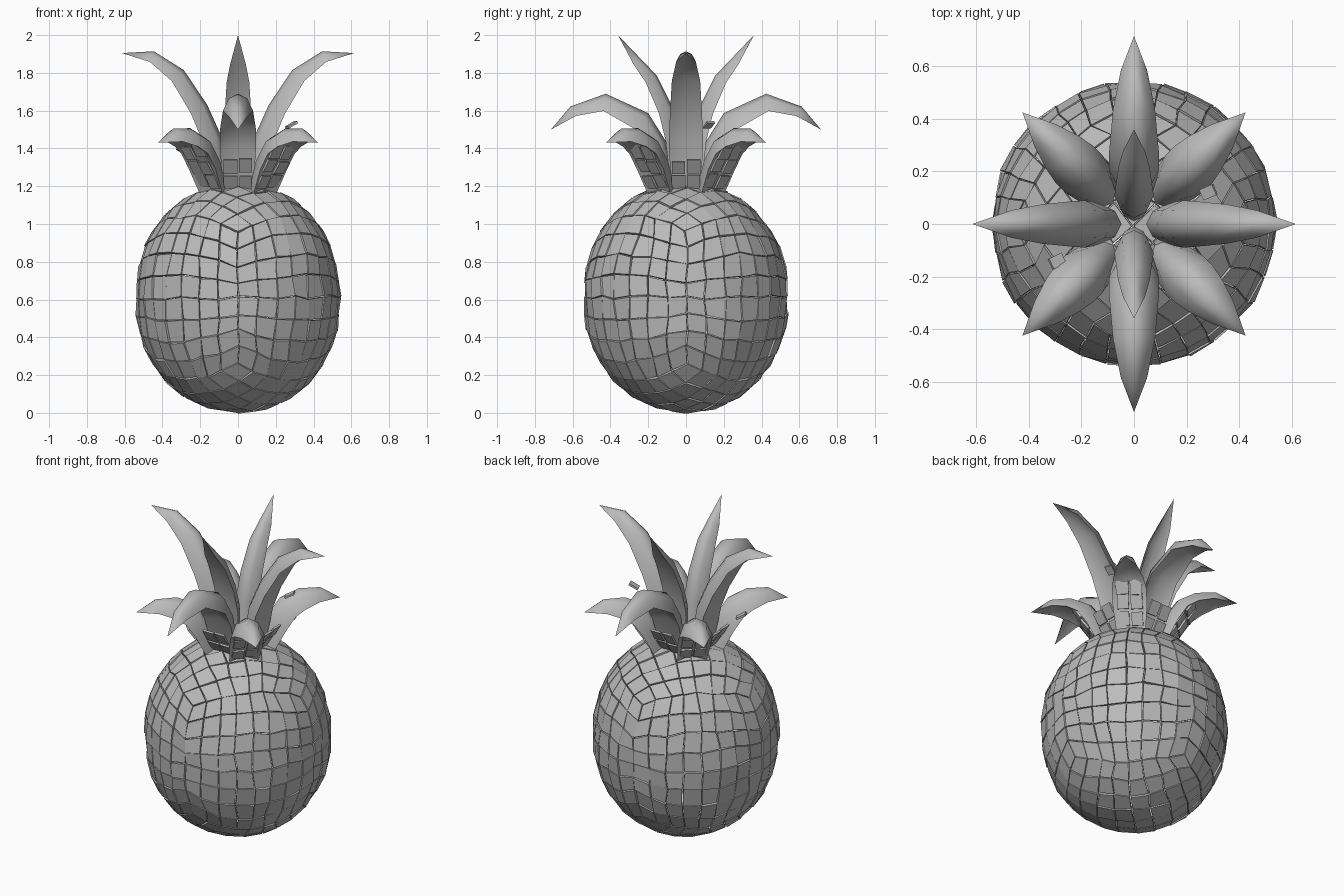
import bpy, bmesh, math, random
from mathutils import Vector, Matrix

random.seed(7)
if "Cube" in bpy.data.objects:
    bpy.data.objects.remove(bpy.data.objects["Cube"], do_unlink=True)

grey = bpy.data.materials.new("neutral grey")
grey.use_nodes = True
COLOUR = (0.5, 0.5, 0.5, 1)
grey.diffuse_color = COLOUR
grey.node_tree.nodes["Principled BSDF"].inputs["Base Color"].default_value = COLOUR


def add_object(name, bm, smooth_angle=None):
    bmesh.ops.recalc_face_normals(bm, faces=bm.faces)
    mesh = bpy.data.meshes.new(name)
    bm.to_mesh(mesh)
    bm.free()
    mesh.materials.append(grey)
    obj = bpy.data.objects.new(name, mesh)
    bpy.context.collection.objects.link(obj)
    if smooth_angle:
        bpy.ops.object.select_all(action="DESELECT")
        obj.select_set(True)
        bpy.context.view_layer.objects.active = obj
        bpy.ops.object.shade_smooth_by_angle(angle=math.radians(smooth_angle))


def add_slab(bm, corners, shift):
    """Closed plate between the corners and their shifted copies."""
    outer = [bm.verts.new(c) for c in corners]
    inner = [bm.verts.new(Vector(c) + shift) for c in corners]
    bm.faces.new(outer)
    bm.faces.new(inner[::-1])
    n = len(outer)
    for i in range(n):
        j = (i + 1) % n
        bm.faces.new((outer[j], outer[i], inner[i], inner[j]))


# Fruit body: hollow shell of loose plates laid out on a rounded cube
CELLS, RADIUS, HALF_HEIGHT, THICK = 8, 0.538, 0.61, 0.014
grid = bmesh.new()
bmesh.ops.create_cube(grid, size=2)
bmesh.ops.subdivide_edges(grid, edges=grid.edges[:], cuts=CELLS - 1, use_grid_fill=True)
turn = Matrix.Rotation(math.radians(45), 3, "Z")
for v in grid.verts:
    d = turn @ Vector([math.tan(c * math.pi / 4) for c in v.co]).normalized()
    d += Vector([random.uniform(-0.018, 0.018) for _ in range(3)])
    d.normalize()
    lump = 1 + random.uniform(-0.012, 0.012) * (1 - d.z * d.z)
    reach = RADIUS * lump * math.sqrt(1 - abs(d.z) ** 2.2)
    flat = d.xy.normalized() if d.xy.length > 1e-4 else Vector((0, 0))
    v.co = (flat.x * reach, flat.y * reach, (d.z + 1) * HALF_HEIGHT)

plates = bmesh.new()
for face in grid.faces:
    centre = face.calc_center_median()
    out = (centre - Vector((0, 0, HALF_HEIGHT))).normalized()
    lift = out * random.uniform(-0.003, 0.006)
    corners = [v.co + (centre - v.co) * random.uniform(0.01, 0.09) + lift
               for v in face.verts]
    add_slab(plates, corners, -out * THICK)
grid.free()
add_object("fruit_plates", plates)


# Crown leaves: rounded arch swept along (reach, height, half width) stations
SECTION = [(-1, -0.65), (-0.6, 0.2), (0, 0.5), (0.6, 0.2), (1, -0.65), (0, -0.3)]


def add_leaf(name, stations, angle):
    bm = bmesh.new()
    rot = Matrix.Rotation(math.radians(angle), 3, "Z")
    rings = []
    for i, (r, z, w) in enumerate(stations[:-1]):
        before, after = stations[max(i - 1, 0)], stations[i + 1]
        run = Vector((after[0] - before[0], 0, after[1] - before[1])).normalized()
        up = Vector((-run.z, 0, run.x))
        rings.append([bm.verts.new(rot @ (Vector((r, w * a, z)) + up * w * b))
                      for a, b in SECTION])
    tip = bm.verts.new(rot @ Vector((stations[-1][0], 0, stations[-1][1])))
    n = len(SECTION)
    for a, b in zip(rings, rings[1:]):
        for i in range(n):
            j = (i + 1) % n
            bm.faces.new((a[i], a[j], b[j], b[i]))
    for i in range(n):
        bm.faces.new((rings[-1][i], rings[-1][(i + 1) % n], tip))
    bm.faces.new(rings[0][::-1])
    add_object(name, bm, 75)


SIDE = [(.085, 1.19, .08), (.13, 1.45, .09), (.2, 1.61, .085),
        (.315, 1.79, .075), (.455, 1.89, .052), (.615, 1.905, 0)]
DROOPING = [(.085, 1.19, .08), (.15, 1.42, .095), (.23, 1.55, .095),
            (.43, 1.65, .08), (.6, 1.6, .05), (.715, 1.5, 0)]
UPRIGHT = [(.04, 1.19, .06), (.06, 1.45, .075), (.1, 1.6, .07),
           (.18, 1.77, .06), (.255, 1.86, .042), (.36, 2.0, 0)]
SMALL = [(.15, 1.18, .085), (.21, 1.32, .1), (.28, 1.42, .1),
         (.37, 1.465, .088), (.48, 1.475, .06), (.6, 1.43, 0)]

for name, angle in (("left", 0), ("right", 180)):
    add_leaf(name + "_leaf", SIDE, angle)
for name, angle in (("front", -90), ("back", 90)):
    add_leaf(name + "_drooping_leaf", DROOPING, angle)
    add_leaf(name + "_upright_leaf", UPRIGHT, angle)
for name, angle in (("back_left", 45), ("back_right", 135),
                    ("front_right", 225), ("front_left", 315)):
    add_leaf(name + "_small_leaf", SMALL, angle)

# Broken plates wrapping the foot of the crown
chips = bmesh.new()
for k in range(8):
    diagonal = k % 2
    rot = Matrix.Rotation(k * math.pi / 4, 3, "Z")
    foot = 0.205 if diagonal else 0.15
    for row in range(3 if diagonal else 2):
        for side in (-1, 1):
            half = random.uniform(0.032, 0.037)
            y, z = side * 0.04, 1.19 + row * 0.078 + random.uniform(-.008, .008)
            r = foot + row * 0.052 + random.uniform(0, 0.01)
            top = z + random.uniform(0.06, 0.075)
            corners = [rot @ Vector(c) for c in (
                (r, y - half, z), (r, y + half, z),
                (r + 0.045, y + half, top), (r + 0.045, y - half, top))]
            add_slab(chips, corners, rot @ Vector((-0.012, 0, 0.005)))
add_object("crown_foot_plates", chips)

# Loose shards sticking out between the leaves
shards = bmesh.new()
for x, y, z in ((.28, .12, 1.53), (-.29, -.14, 1.39)):
    spin = Matrix.Rotation(math.atan2(y, x), 3, "Z") @ Matrix.Rotation(-0.5, 3, "Y")
    corners = [Vector((x, y, z)) + spin @ Vector((a * 0.03, b * 0.022, 0))
               for a, b in ((-1, -1), (1, -1), (1, 1), (-1, 1))]
    add_slab(shards, corners, spin @ Vector((0, 0, -0.012)))
add_object("loose_shards", shards)
